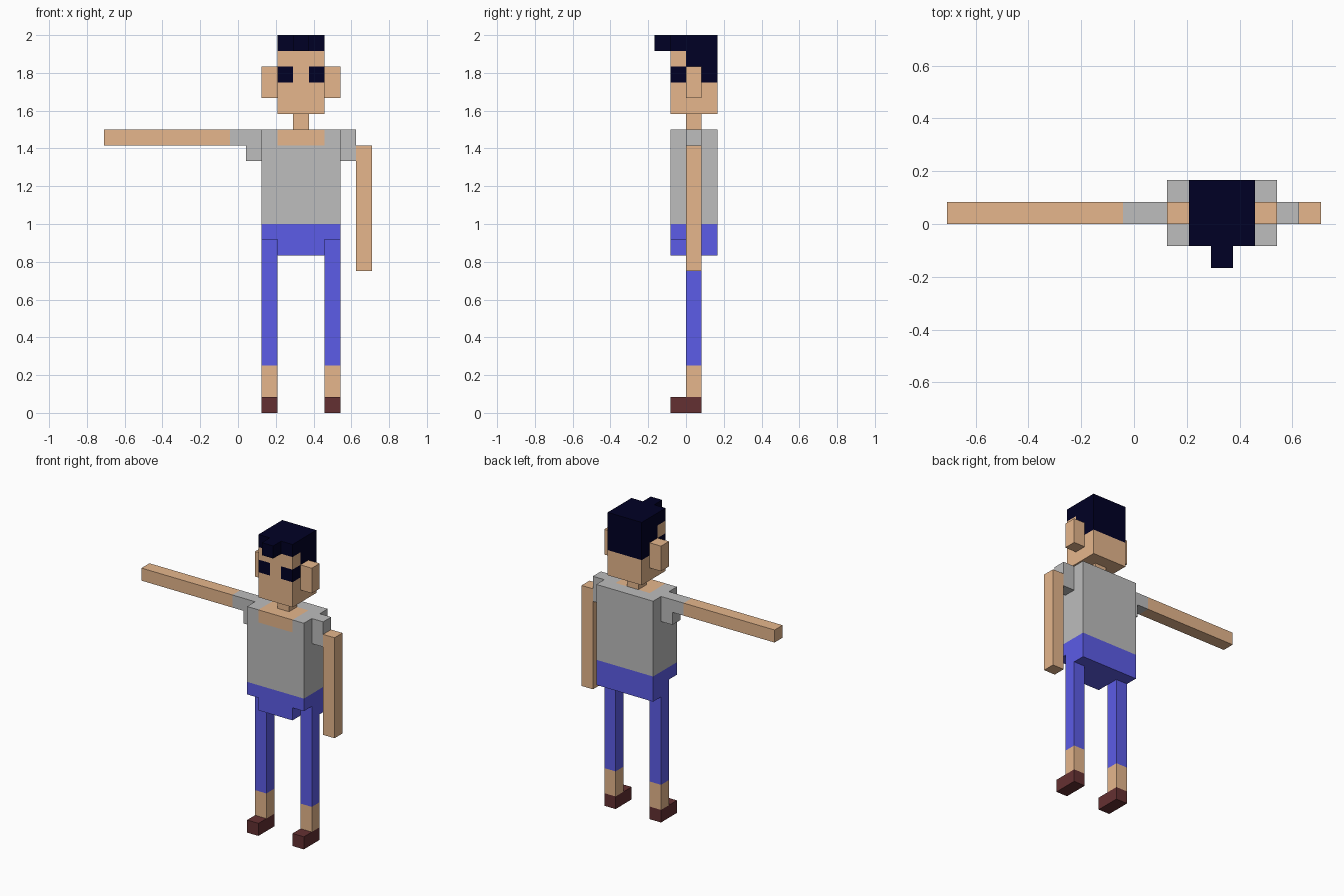
import bpy, bmesh, math
from itertools import product

UNIT = 2 / 24          # the figure is 24 blocks tall
X_SHIFT = 0.5          # blocks sit half a block off centre in x

if "Cube" in bpy.data.objects:
    bpy.data.objects.remove(bpy.data.objects["Cube"])


def make_material(name, rgb):
    mat = bpy.data.materials.new(name)
    mat.use_nodes = True
    mat.diffuse_color = (*rgb, 1)
    mat.node_tree.nodes["Principled BSDF"].inputs["Base Color"].default_value = (*rgb, 1)
    return mat


SKIN = make_material("skin", (0.79, 0.47, 0.265))
SHIRT = make_material("shirt grey", (0.51, 0.51, 0.51))
DENIM = make_material("trouser blue", (0.11, 0.11, 0.82))
DARK = make_material("hair navy", (0.0, 0.0, 0.018))
LEATHER = make_material("shoe brown", (0.127, 0.03, 0.032))


def cells(x, y, z):
    """All block cells in a box given as (start, end) ranges."""
    return set(product(range(*x), range(*y), range(*z)))


def build(name, blocks, rule):
    """Skin a set of blocks with outer faces, coloured per block by a rule."""
    bm = bmesh.new()
    mats = []
    for cell in sorted(blocks):
        mat = rule(*cell)
        if mat not in mats:
            mats.append(mat)
        for axis, side in product(range(3), (0, 1)):
            near = list(cell)
            near[axis] += 2 * side - 1
            if tuple(near) in blocks:
                continue
            u, v = (axis + 1) % 3, (axis + 2) % 3
            corners = []
            for a, b in ((0, 0), (1, 0), (1, 1), (0, 1)):
                p = list(cell)
                p[axis] += side
                p[u] += a
                p[v] += b
                corners.append(bm.verts.new(((p[0] + X_SHIFT) * UNIT, p[1] * UNIT, p[2] * UNIT)))
            face = bm.faces.new(corners if side else corners[::-1])
            face.material_index = mats.index(mat)
    # Merge the blocks into large flat faces, keeping colour borders
    bmesh.ops.remove_doubles(bm, verts=bm.verts[:], dist=UNIT / 100)
    bmesh.ops.dissolve_limit(bm, angle_limit=math.radians(1), verts=bm.verts[:],
                             edges=bm.edges[:], delimit={'MATERIAL'})
    mesh = bpy.data.meshes.new(name)
    bm.to_mesh(mesh)
    bm.free()
    for mat in mats:
        mesh.materials.append(mat)
    obj = bpy.data.objects.new(name, mesh)
    bpy.context.scene.collection.objects.link(obj)


# Head with cap of hair, forelock and eyes
def head_colour(x, y, z):
    if z == 23 or (y >= 0 and z >= 21):
        return DARK
    if y == -1 and z == 21 and x != 3:
        return DARK
    return SKIN


build("head", cells((2, 5), (-1, 2), (19, 24)), head_colour)
build("forelock", cells((3, 4), (-2, -1), (23, 24)), lambda x, y, z: DARK)
build("neck", cells((3, 4), (0, 1), (18, 19)), lambda x, y, z: SKIN)


# Torso with open neckline and trouser top, notched in front of each leg
def torso_colour(x, y, z):
    if z < 12:
        return DENIM
    return SKIN if z == 17 and 2 <= x <= 4 and y < 1 else SHIRT


torso = cells((1, 6), (-1, 2), (10, 18))
for x in (1, 5):
    torso -= cells((x, x + 1), (-1, 0), (10, 11))
build("torso", torso, torso_colour)


# Ears, legs and shoes on both sides
def leg_colour(x, y, z):
    return LEATHER if z == 0 else SKIN if z < 3 else DENIM


for side, x in (("right", 1), ("left", 5)):
    build(side + "_ear", cells((x, x + 1), (0, 1), (20, 22)), lambda x, y, z: SKIN)
    leg = cells((x, x + 1), (0, 1), (0, 10)) | cells((x, x + 1), (-1, 0), (0, 1))
    build(side + "_leg", leg, leg_colour)

# Right arm stretched out sideways, with sleeve
right_arm = cells((-9, 1), (0, 1), (17, 18)) | cells((0, 1), (0, 1), (16, 17))
build("right_arm", right_arm, lambda x, y, z: SHIRT if x >= -1 else SKIN)

# Left arm hanging down, with sleeve
left_arm = cells((6, 7), (0, 1), (16, 18)) | cells((7, 8), (0, 1), (9, 17))
build("left_arm", left_arm, lambda x, y, z: SHIRT if x == 6 else SKIN)
